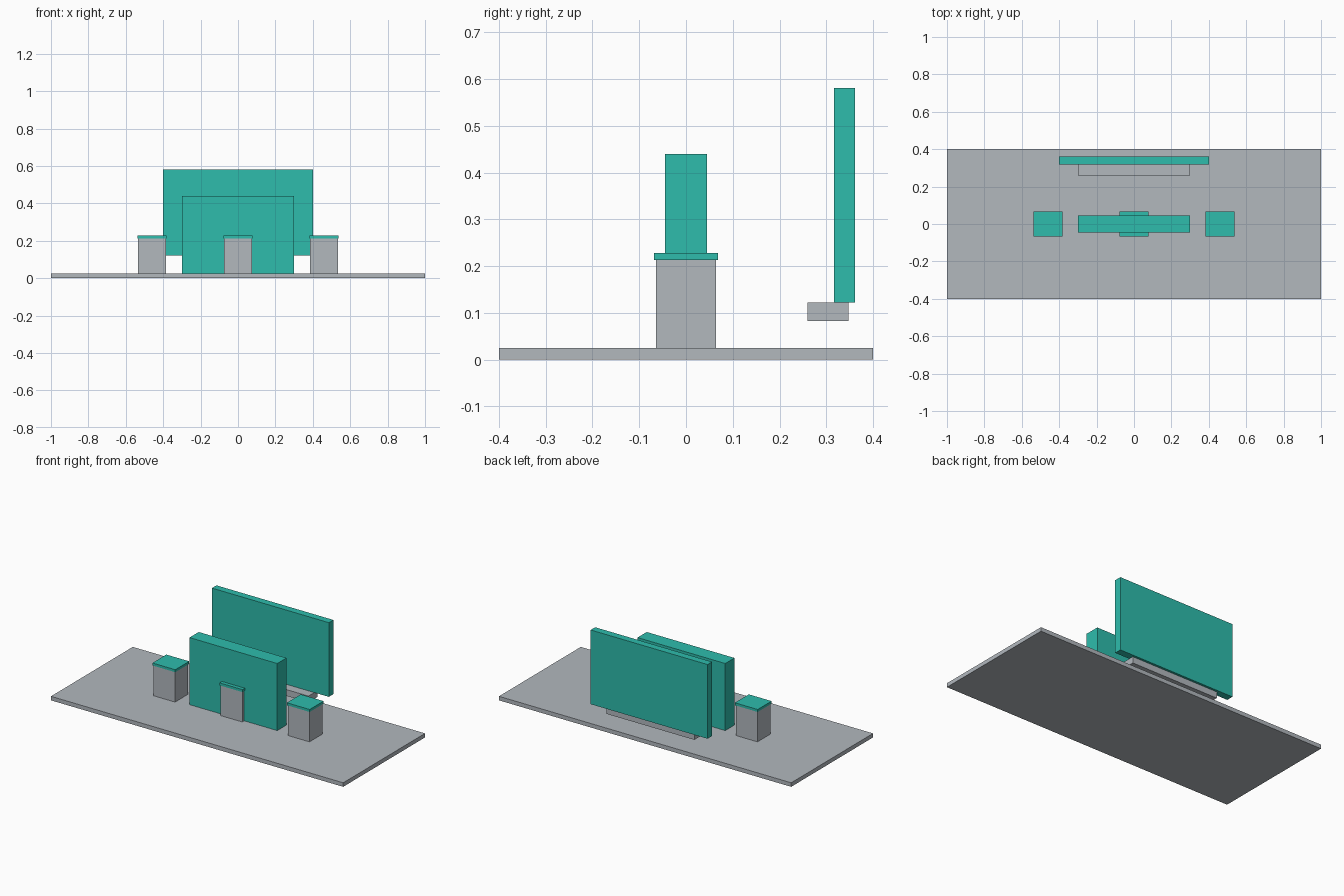
import bpy

if "Cube" in bpy.data.objects:
    bpy.data.objects.remove(bpy.data.objects["Cube"])


def srgb(r, g, b):
    def lin(c):
        c /= 255
        return c / 12.92 if c <= 0.04045 else ((c + 0.055) / 1.055) ** 2.4
    return (lin(r), lin(g), lin(b), 1.0)


def material(name, rgb):
    m = bpy.data.materials.new(name)
    m.diffuse_color = srgb(*rgb)
    m.use_nodes = True
    m.node_tree.nodes["Principled BSDF"].inputs["Base Color"].default_value = m.diffuse_color
    return m


grey = material("light_grey", (178, 184, 190))
teal = material("teal", (46, 188, 172))


def box(name, x, y, z, mat):
    """Box spanning the (min, max) range on each axis."""
    bpy.ops.mesh.primitive_cube_add(size=1)
    o = bpy.context.object
    o.name = o.data.name = name
    for v in o.data.vertices:
        v.co = [r[0] if c < 0 else r[1] for c, r in zip(v.co, (x, y, z))]
    o.data.materials.append(mat)
    return o


# Floor plate
box("base_plate", (-1, 1), (-0.4, 0.4), (0, 0.025), grey)

# Three capped pedestals
for label, cx in (("left", -0.46), ("middle", 0.0), ("right", 0.46)):
    box(label + "_pedestal", (cx - 0.074, cx + 0.074), (-0.064, 0.064),
        (0.025, 0.2125), grey)
    box(label + "_pedestal_cap", (cx - 0.078, cx + 0.078), (-0.068, 0.068),
        (0.2125, 0.228), teal)

# Centre panel, set into the plate
box("centre_panel", (-0.3, 0.3), (-0.045, 0.045), (0.001, 0.44), teal)

# Back panel on its raised ledge
box("back_ledge", (-0.3, 0.3), (0.26, 0.347), (0.083, 0.122), grey)
box("back_panel", (-0.4, 0.4), (0.317, 0.361), (0.122, 0.581), teal)
